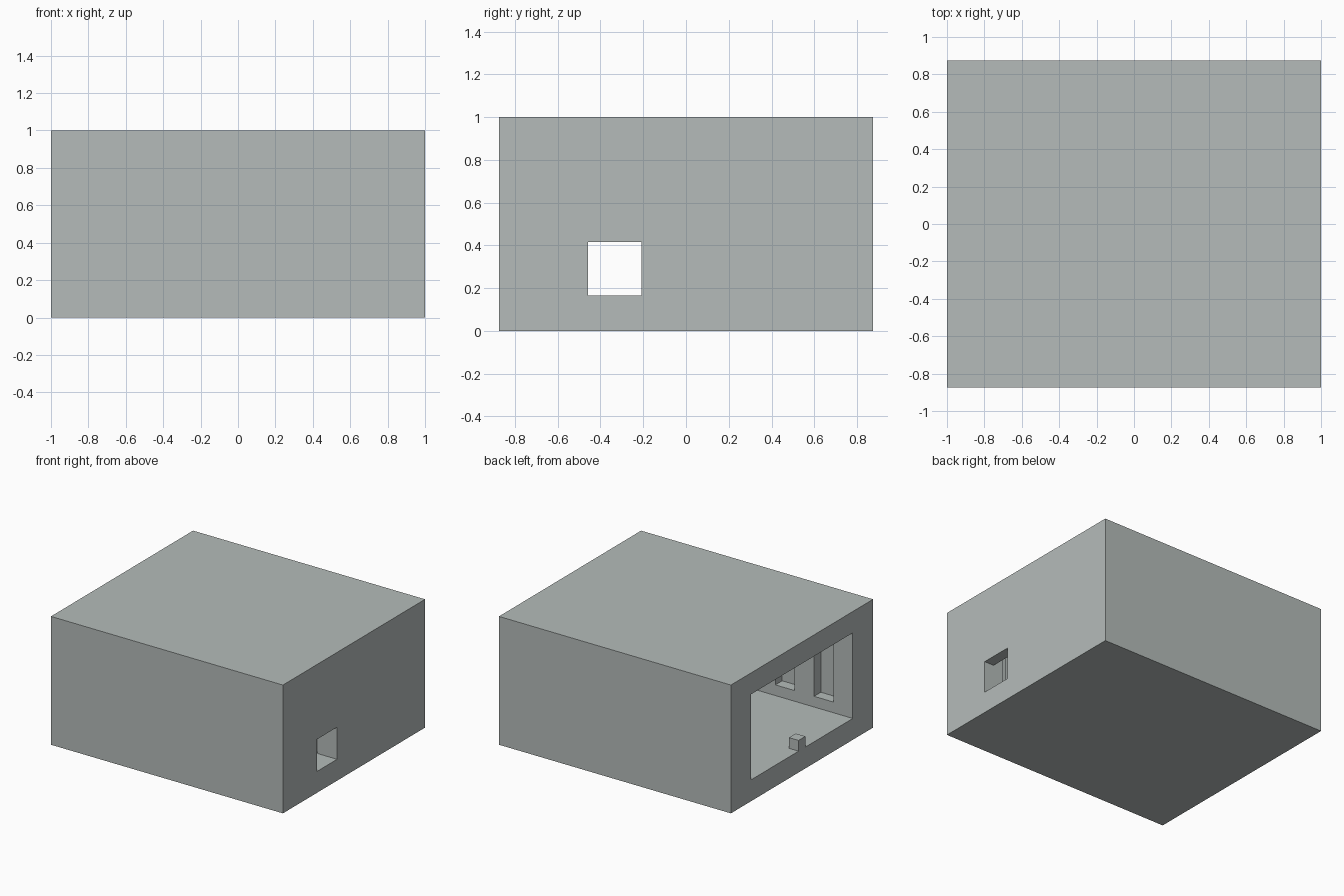
import bpy

if "Cube" in bpy.data.objects:
    bpy.data.objects.remove(bpy.data.objects["Cube"], do_unlink=True)

U = 1 / 12  # building module

stone = bpy.data.materials.new("pale_grey_stone")
stone.use_nodes = True
COLOUR = (0.46, 0.50, 0.49, 1)
stone.diffuse_color = COLOUR
stone.node_tree.nodes["Principled BSDF"].inputs["Base Color"].default_value = COLOUR


def box(name, x, y, z):
    """Box spanning the given ranges, in modules."""
    spans = (x, y, z)
    bpy.ops.mesh.primitive_cube_add(size=1, location=[(a + b) / 2 * U for a, b in spans])
    ob = bpy.context.object
    ob.name = name
    ob.scale = [(b - a) * U for a, b in spans]
    bpy.ops.object.transform_apply(location=True, rotation=True, scale=True)
    ob.data.materials.append(stone)
    return ob


def carve(target, x, y, z):
    """Cut a box-shaped opening out of the target."""
    cutter = box("cutter", x, y, z)
    cutter.hide_render = True
    mod = target.modifiers.new("opening", "BOOLEAN")
    mod.operation = "DIFFERENCE"
    mod.solver = "EXACT"
    mod.object = cutter
    bpy.context.view_layer.objects.active = target
    bpy.ops.object.modifier_apply(modifier=mod.name)
    bpy.data.objects.remove(cutter, do_unlink=True)


# Solid shell, hollowed into a hall open at one end
shell = box("hall_shell", (-12, 12), (-10.5, 10.5), (0, 12))
carve(shell, (-13, 10), (-7.5, 7.5), (2, 10))

# Rows of shallow niches along both long walls
for side in (-1, 1):
    depth = sorted((side * 7, side * 8.5))
    for i in range(5):
        start = -10 + 4 * i
        carve(shell, (start, start + 2), depth, (3, 9))

# Square window in the end wall, with a taller recess behind it
carve(shell, (9.5, 11), (-5.5, -2.5), (2, 8))
carve(shell, (10.5, 13), (-5.5, -2.5), (2, 5))

# Small block at the middle of the open threshold
box("threshold_block", (-12, -11), (-0.5, 0.5), (2, 3))
